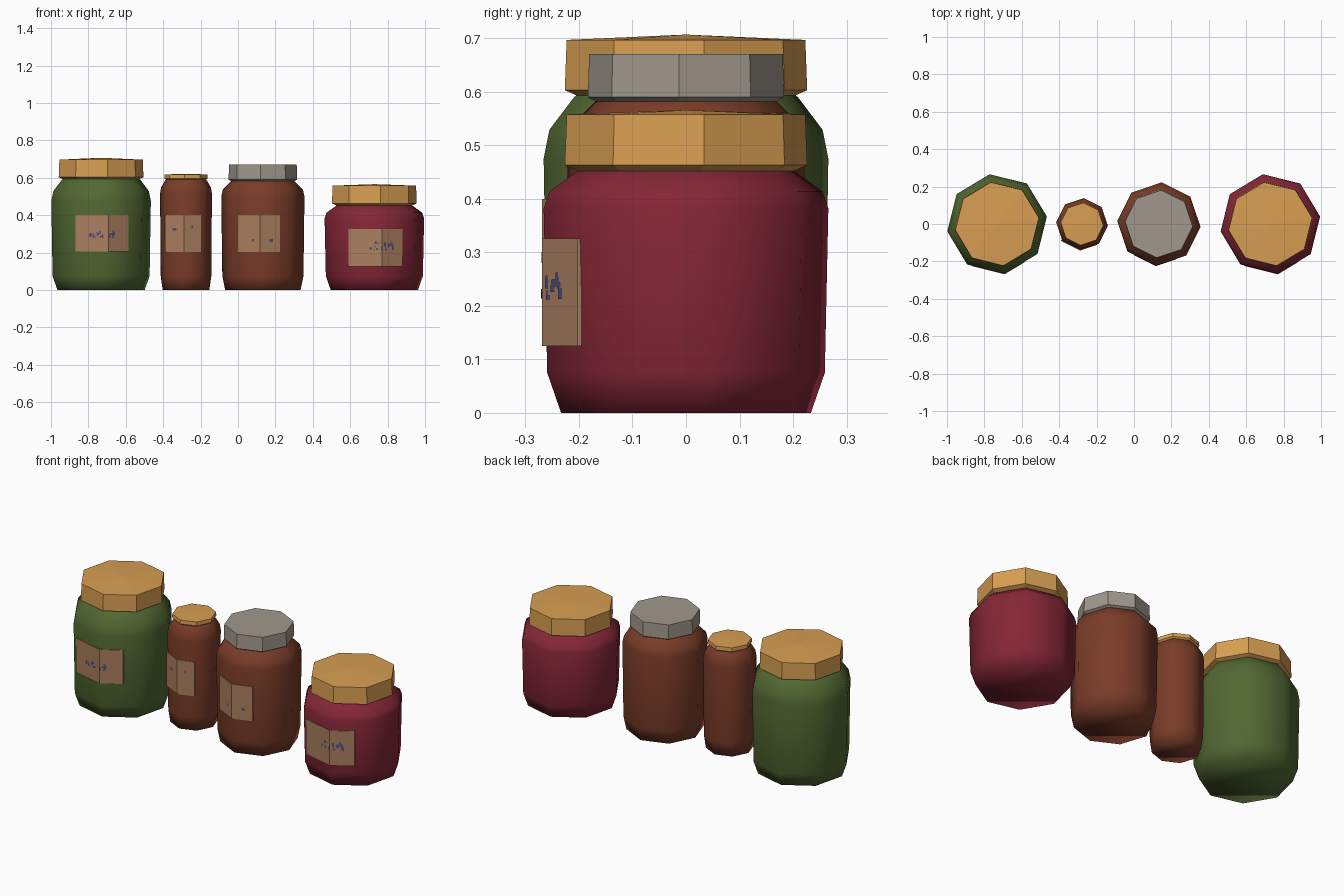
import bpy, bmesh, math, random

if "Cube" in bpy.data.objects:
    bpy.data.objects.remove(bpy.data.objects["Cube"])

random.seed(4)


def material(name, r, g, b):
    def lin(c):
        c /= 255
        return c / 12.92 if c <= 0.04045 else ((c + 0.055) / 1.055) ** 2.4
    m = bpy.data.materials.new(name)
    m.diffuse_color = (lin(r), lin(g), lin(b), 1)
    m.use_nodes = True
    m.node_tree.nodes["Principled BSDF"].inputs["Base Color"].default_value = m.diffuse_color
    return m


GREEN = material("green", 82, 104, 50)
BROWN = material("brown", 122, 60, 40)
RED = material("dark red", 132, 38, 54)
TAN = material("golden tan", 216, 158, 82)
GREY = material("warm grey", 160, 152, 140)
PAPER = material("label paper", 170, 126, 94)
INK = material("blue ink", 76, 78, 125)


def make_object(name, verts, faces, mat):
    me = bpy.data.meshes.new(name)
    me.from_pydata(verts, [], faces)
    bm = bmesh.new()
    bm.from_mesh(me)
    bmesh.ops.recalc_face_normals(bm, faces=bm.faces)
    bm.to_mesh(me)
    bm.free()
    me.materials.append(mat)
    ob = bpy.data.objects.new(name, me)
    bpy.context.collection.objects.link(ob)
    return ob


def octagon_lathe(name, cx, turn, profile, mat, smooth=False, dome=0.0):
    """Stack of eight-sided rings (radius, height), closed at both ends."""
    verts = [(cx + r * math.cos(turn + k * math.pi / 4),
              r * math.sin(turn + k * math.pi / 4), z)
             for r, z in profile for k in range(8)]
    faces = [(8 * i + k, 8 * i + (k + 1) % 8, 8 * i + 8 + (k + 1) % 8, 8 * i + 8 + k)
             for i in range(len(profile) - 1) for k in range(8)]
    faces.append(tuple(range(8)))
    n = len(verts)
    if dome:
        verts.append((cx, 0, profile[-1][1] + dome))
        faces += [(n - 8 + k, n - 8 + (k + 1) % 8, n) for k in range(8)]
    else:
        faces.append(tuple(range(n - 8, n)))
    ob = make_object(name, verts, faces, mat)
    for p in ob.data.polygons:
        p.use_smooth = smooth
    return ob


def front_point(cx, turn, r, x, z):
    """Point on the two front facets of an octagon at a given x."""
    pts = [(cx + r * math.cos(turn - a), r * math.sin(turn - a))
           for a in (math.radians(135), math.radians(90), math.radians(45))]
    a, b = (pts[0], pts[1]) if x < pts[1][0] else (pts[1], pts[2])
    return (x, a[1] + (x - a[0]) / (b[0] - a[0]) * (b[1] - a[1]), z)


def label(name, cx, turn, r, x0, x1, z0, z1):
    fold = cx + r * math.cos(turn - math.pi / 2)
    xs = (x0, fold, x1)
    verts = [front_point(cx, turn, rr, x, z)
             for rr in (r, r - 0.007) for z in (z0, z1) for x in xs]
    faces = []
    for k in range(2):
        faces += [(k, k + 1, k + 4, k + 3), (k + 6, k + 7, k + 10, k + 9),
                  (k, k + 1, k + 7, k + 6), (k + 3, k + 4, k + 10, k + 9)]
    faces += [(0, 3, 9, 6), (2, 5, 11, 8)]
    make_object(name, verts, faces, PAPER)


def pen_marks(name, cx, turn, r, spots):
    """Abstract little strokes lying just over the label."""
    verts, faces = [], []
    for x, z, w, h in spots:
        n = len(verts)
        for px, pz in ((x, z), (x + w, z), (x + w, z + h), (x, z + h)):
            verts.append(front_point(cx, turn, r + 0.002, px, pz))
        faces.append((n, n + 1, n + 2, n + 3))
    make_object(name, verts, faces, INK)


def scatter(x0, x1, z0, z1, count):
    return [(random.uniform(x0, x1 - 0.012), random.uniform(z0, z1 - 0.02),
             random.uniform(0.004, 0.012), random.uniform(0.006, 0.02)) for _ in range(count)]


def jar(name, cx, turn_deg, R, height, mat, foot, shoulder, lid, lid_mat, lab, spots, dome):
    t = math.radians(turn_deg)
    neck = lid[0] * 0.88
    # glass body: tapered foot, straight wall, rounded shoulder
    octagon_lathe(name + "_body", cx, t, [
        (foot, 0), (R * 0.975, 0.075), (R, height - shoulder),
        (R * 0.96, height - shoulder * 0.55), (neck + 0.01, height - 0.005),
        (neck * 0.95, height + 0.01)], mat, smooth=True)
    # lid with undercut lower rim
    r, z0, z1 = lid
    octagon_lathe(name + "_lid", cx, t, [
        (neck, z0 - 0.012), (r, z0), (r * 0.985, z1)], lid_mat, dome=dome)
    label(name + "_label", cx, t, R + 0.003, *lab)
    pen_marks(name + "_marks", cx, t, R + 0.003, spots)


jar("green_jar", -0.732, 8.5, 0.269, 0.595, GREEN, 0.236, 0.12, (0.229, 0.603, 0.697), TAN,
    (-0.87, -0.585, 0.205, 0.40), scatter(-0.80, -0.645, 0.275, 0.32, 22), 0.01)
jar("small_brown_jar", -0.278, -4, 0.139, 0.59, BROWN, 0.125, 0.075, (0.116, 0.597, 0.618), TAN,
    (-0.39, -0.198, 0.203, 0.40), [(-0.35, 0.318, 0.02, 0.014), (-0.248, 0.33, 0.008, 0.014)], 0.003)
jar("brown_jar", 0.133, -4, 0.223, 0.585, BROWN, 0.202, 0.085, (0.184, 0.59, 0.671), GREY,
    (0.0, 0.225, 0.203, 0.40), [(0.075, 0.26, 0.01, 0.014), (0.168, 0.258, 0.02, 0.014)], 0.0)
jar("red_jar", 0.729, 8.5, 0.269, 0.452, RED, 0.236, 0.07, (0.229, 0.463, 0.558), TAN,
    (0.59, 0.88, 0.125, 0.326), scatter(0.70, 0.84, 0.21, 0.27, 22), 0.008)
